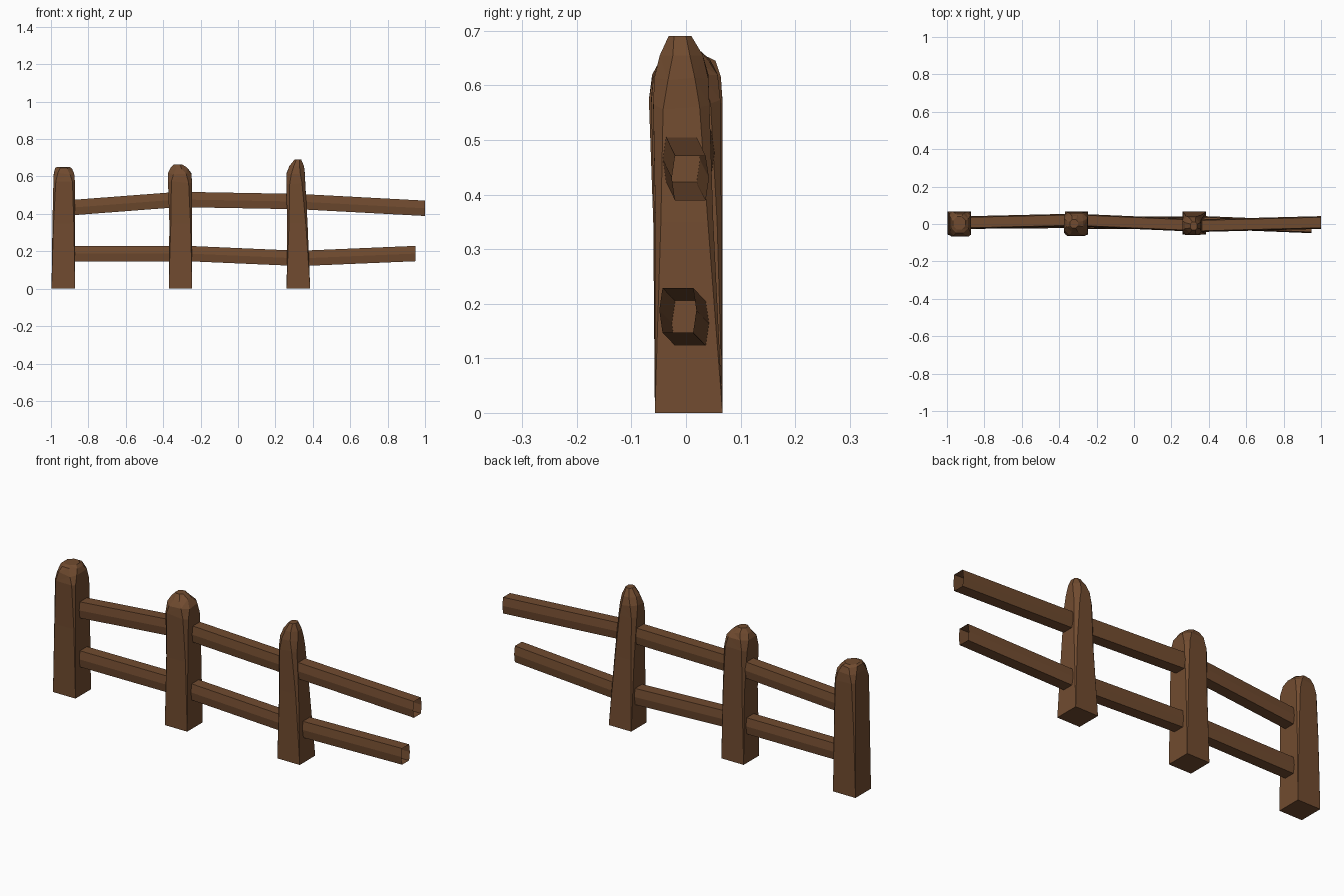
import bpy, bmesh, random
from mathutils import Vector

random.seed(4)
wood = bpy.data.materials.new("brown_wood")
wood.diffuse_color = (0.165, 0.071, 0.029, 1)


def finish(bm, name):
    bmesh.ops.remove_doubles(bm, verts=bm.verts, dist=0.0005)
    bmesh.ops.recalc_face_normals(bm, faces=bm.faces)
    me = bpy.data.meshes.new(name)
    bm.to_mesh(me)
    bm.free()
    me.materials.append(wood)
    ob = bpy.data.objects.new(name, me)
    bpy.context.collection.objects.link(ob)


def loft(bm, rings):
    loops = [[bm.verts.new(p) for p in r] for r in rings]
    n = len(loops[0])
    for a, b in zip(loops, loops[1:]):
        for i in range(n):
            j = (i + 1) % n
            bm.faces.new((a[i], a[j], b[j], b[i]))
    return loops


# Hewn post: rings of (z, x0, x1, y0, y1, corner chamfer), roughened near the top
def post(name, sections):
    bm = bmesh.new()
    rings = []
    for z, x0, x1, y0, y1, c in sections:
        r = [(x0 + c, y0), (x1 - c, y0), (x1, y0 + c), (x1, y1 - c),
             (x1 - c, y1), (x0 + c, y1), (x0, y1 - c), (x0, y0 + c)]
        j = 0.006 if 0.55 < z < 0.645 else 0
        rings.append([(x, y, z + random.uniform(-j, j)) for x, y in r])
    loops = loft(bm, rings)
    bm.faces.new(loops[0])
    bm.faces.new(loops[-1])
    bmesh.ops.remove_doubles(bm, verts=bm.verts, dist=0.0005)
    bmesh.ops.triangulate(bm, faces=[f for f in bm.faces if f.calc_center_median().z > 0.5])
    finish(bm, name)


post("left_post", [
    (0, -0.997, -0.871, -0.057, 0.067, 0),
    (0.35, -0.992, -0.872, -0.060, 0.067, 0.006),
    (0.57, -0.987, -0.872, -0.068, 0.067, 0.013),
    (0.615, -0.985, -0.876, -0.062, 0.064, 0.022),
    (0.640, -0.978, -0.887, -0.048, 0.054, 0.027),
    (0.652, -0.968, -0.900, -0.030, 0.040, 0.022)])
post("middle_post", [
    (0, -0.370, -0.245, -0.057, 0.067, 0),
    (0.35, -0.367, -0.246, -0.058, 0.065, 0.008),
    (0.57, -0.374, -0.246, -0.064, 0.063, 0.018),
    (0.615, -0.373, -0.249, -0.060, 0.058, 0.028),
    (0.642, -0.361, -0.272, -0.042, 0.044, 0.028),
    (0.665, -0.342, -0.300, -0.022, 0.024, 0.012)])
post("right_post", [
    (0, 0.260, 0.386, -0.057, 0.067, 0),
    (0.35, 0.263, 0.372, -0.056, 0.050, 0.010),
    (0.56, 0.258, 0.360, -0.060, 0.043, 0.018),
    (0.615, 0.260, 0.358, -0.058, 0.041, 0.025),
    (0.655, 0.274, 0.353, -0.048, 0.031, 0.024),
    (0.690, 0.302, 0.338, -0.032, 0.010, 0.010)])


# Six-sided hollow rail with open ends
def rail(name, a, b, ext_a=0.02, ext_b=0.02):
    a, b = Vector(a), Vector(b)
    d = (b - a).normalized()
    a, b = a - d * ext_a, b + d * ext_b
    prof = [(-0.028, -0.041), (0.028, -0.041), (0.034, 0),
            (0.028, 0.041), (-0.028, 0.041), (-0.034, 0)]
    bm = bmesh.new()
    loft(bm, [[(p.x, p.y + y, p.z + z) for y, z in prof] for p in (a, b)])
    finish(bm, name)


spans = {
    "upper_rail": [((-0.87, 0.008, 0.435), (-0.37, 0.020, 0.473)),
                   ((-0.245, 0.018, 0.476), (0.26, -0.004, 0.467)),
                   ((0.38, -0.008, 0.463), (1.0, 0.008, 0.430))],
    "lower_rail": [((-0.87, 0.008, 0.187), (-0.37, 0.012, 0.187)),
                   ((-0.245, 0.008, 0.187), (0.26, 0.006, 0.165)),
                   ((0.38, 0.008, 0.164), (0.95, -0.015, 0.188))]}
for name, parts in spans.items():
    for i, (a, b) in enumerate(parts):
        rail(f"{name}_{i + 1}", a, b, ext_b=0 if i == 2 else 0.02)
